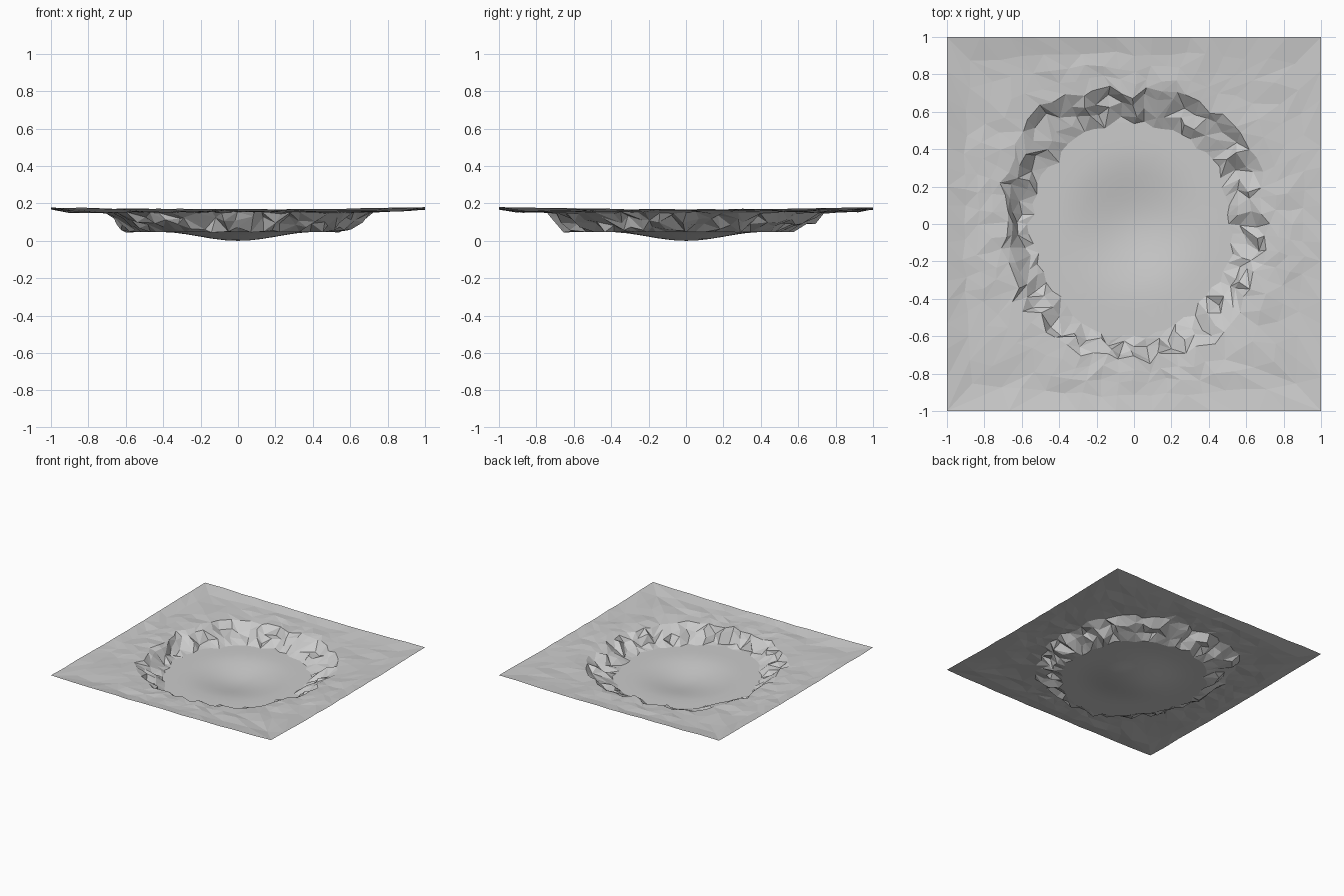
import bpy, bmesh, random
from math import sin, cos, pi

if "Cube" in bpy.data.objects:
    bpy.data.objects.remove(bpy.data.objects["Cube"])

random.seed(4)
SEG = 64

# pit floor edge and rim radii, every 22.5 degrees from +x
INNER = [.52, .53, .53, .56, .52, .56, .53, .56, .55, .54, .55, .62, .62, .58, .55, .55]
OUTER = [.70, .73, .77, .72, .70, .74, .81, .73, .70, .71, .78, .75, .72, .73, .76, .70]


def radius(table, a):
    f = a / (2 * pi) * len(table)
    i = int(f)
    k = f - i
    return table[i % 16] * (1 - k) + table[(i + 1) % 16] * k


def jit(v):
    return random.uniform(-v, v)


def floor_z(r):
    # shallow bowl that levels off near the wall
    return .0475 * (1 - cos(pi * min(r / .42, 1))) / 2


bm = bmesh.new()
rings = []
wobble = [jit(.025) for _ in range(SEG)]
rim_wobble = [jit(.03) for _ in range(SEG)]


def add_ring(fn):
    rings.append([bm.verts.new(fn(2 * pi * i / SEG, i)) for i in range(SEG)])


# smooth floor rings
for n in range(1, 9):
    def floor(a, i, t=n / 8):
        r = t * (radius(INNER, a) + wobble[i] * t ** 6)
        return (r * cos(a), r * sin(a), floor_z(r))
    add_ring(floor)

# jagged rock wall rings
for t, z, dz in ((.36, .068, .028), (.7, .112, .026), (1, .15, .006)):
    def wall(a, i, t=t, z=z, dz=dz):
        r = (radius(INNER, a) + wobble[i]) * (1 - t) + (radius(OUTER, a) + rim_wobble[i]) * t
        r += jit(.022) * (t < 1)
        b = a + jit(.025)
        return (r * cos(b), r * sin(b), z + jit(dz))
    add_ring(wall)

# gently uneven ground out to the square border
for t, z in ((.22, .155), (.45, .157), (.7, .158), (1, .168)):
    def ground(a, i, t=t, z=z):
        r0 = radius(OUTER, a) + rim_wobble[i] * (1 - t)
        edge = 1 / max(abs(cos(a)), abs(sin(a)))
        r = r0 * (1 - t) + edge * t
        x, y = r * cos(a), r * sin(a)
        if t < 1:
            x += jit(.012)
            y += jit(.012)
            return (x, y, z + jit(.006) + .004 * x)
        return (x, y, z + .01 * (edge - 1) / .414 + jit(.003))
    add_ring(ground)

# faces: centre fan, then triangulated bands
centre = bm.verts.new((0, 0, 0))
for i in range(SEG):
    bm.faces.new((centre, rings[0][i], rings[0][(i + 1) % SEG]))
for lo, hi in zip(rings, rings[1:]):
    for i in range(SEG):
        j = (i + 1) % SEG
        a, b, c, d = lo[i], hi[i], hi[j], lo[j]
        if random.random() < .5:
            bm.faces.new((a, b, c))
            bm.faces.new((a, c, d))
        else:
            bm.faces.new((a, b, d))
            bm.faces.new((b, c, d))

mesh = bpy.data.meshes.new("crater_ground")
bm.to_mesh(mesh)
bm.free()
crater = bpy.data.objects.new("crater_ground", mesh)
bpy.context.collection.objects.link(crater)

# flat ground and wall facets, smooth floor
for p in mesh.polygons:
    c = p.center
    p.use_smooth = c.x ** 2 + c.y ** 2 < .48 ** 2
